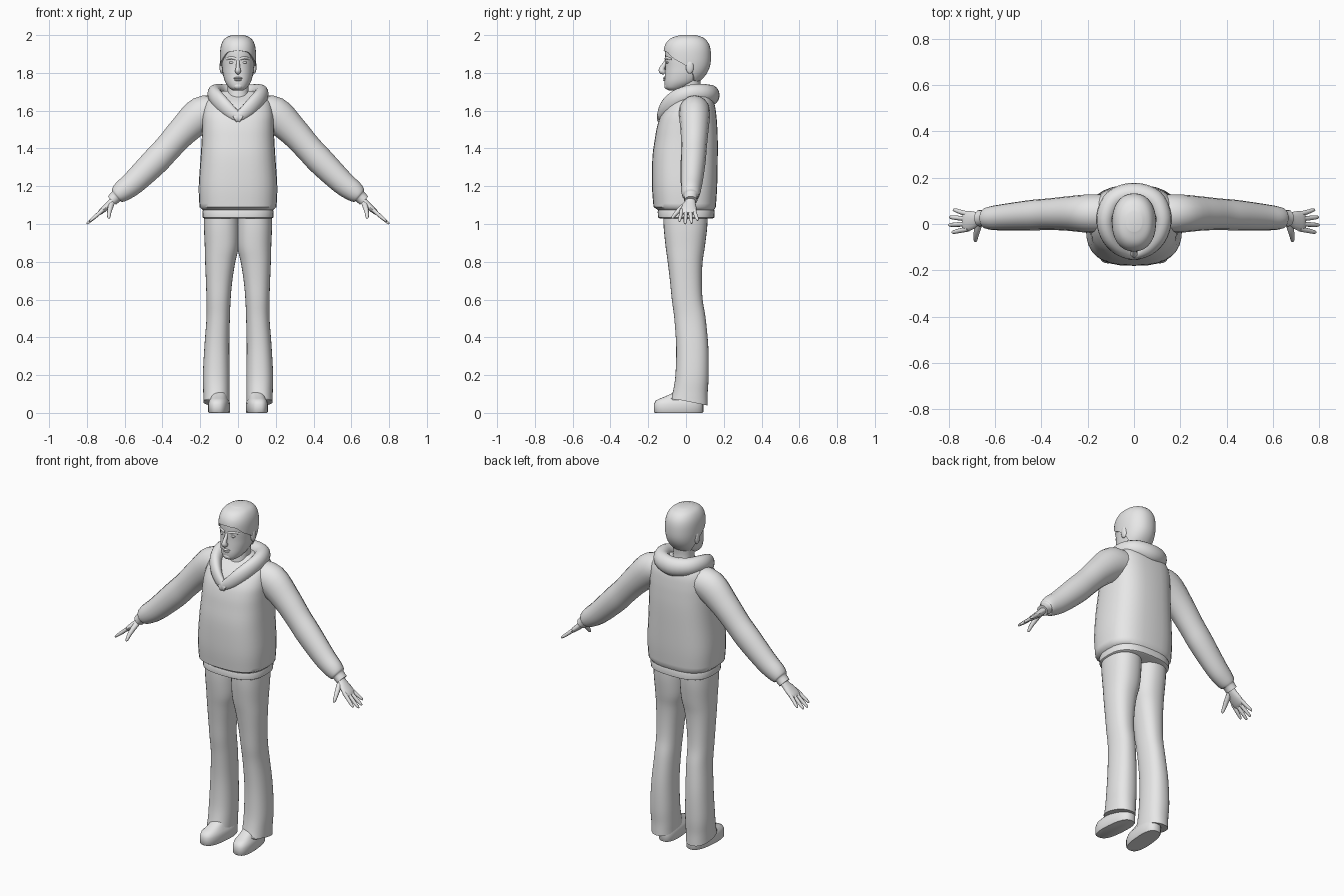
import bpy, bmesh, math
from mathutils import Vector

GREY = bpy.data.materials.new("plain_grey")
GREY.diffuse_color = (0.8, 0.8, 0.8, 1)


def smooth(rows, k=4):
    """Catmull-Rom interpolation through rows of numbers."""
    out = []
    for i in range(len(rows) - 1):
        p0, p1, p2, p3 = rows[max(i - 1, 0)], rows[i], rows[i + 1], rows[min(i + 2, len(rows) - 1)]
        for j in range(k):
            t = j / k
            out.append(tuple(b + 0.5 * t * (c - a + t * (2*a - 5*b + 4*c - d + t * (3*(b - c) + d - a)))
                             for a, b, c, d in zip(p0, p1, p2, p3)))
    return out + [tuple(rows[-1])]


def skin(name, rings, mirror=False, angle=50):
    """Join equal-length rings into a capped, smooth-shaded surface."""
    bm = bmesh.new()
    vs = [[bm.verts.new(p) for p in r] for r in rings]
    n = len(vs[0])
    for a, b in zip(vs, vs[1:]):
        for i in range(n):
            bm.faces.new((a[i], a[(i + 1) % n], b[(i + 1) % n], b[i]))
    bm.faces.new(vs[0][::-1])
    bm.faces.new(vs[-1])
    bmesh.ops.recalc_face_normals(bm, faces=bm.faces)
    for f in bm.faces:
        f.smooth = True
    me = bpy.data.meshes.new(name)
    bm.to_mesh(me)
    bm.free()
    me.set_sharp_from_angle(angle=math.radians(angle))
    me.materials.append(GREY)
    ob = bpy.data.objects.new(name, me)
    bpy.context.collection.objects.link(ob)
    if mirror:
        ob.modifiers.new("mirror", 'MIRROR')
    return ob


def power(v, n):
    return math.copysign(abs(v) ** (2 / n), v)


def oval(z, y0, y1, rx, cx=0, n=2.2, count=32):
    """Horizontal rounded ring; the first point faces the front."""
    cy, ry = (y0 + y1) / 2, (y1 - y0) / 2
    return [Vector((cx + rx * power(math.sin(a), n), cy - ry * power(math.cos(a), n), z))
            for a in (2 * math.pi * i / count for i in range(count))]


def tube(name, rows, ref=(0, 1, 0), mirror=True, k=4, count=16):
    """Sweep along (x, y, z, radius along ref, radius across)."""
    rows = smooth(rows, k)
    pts = [Vector(r[:3]) for r in rows]
    rings = []
    for i, (p, r) in enumerate(zip(pts, rows)):
        t = (pts[min(i + 1, len(pts) - 1)] - pts[max(i - 1, 0)]).normalized()
        s = Vector(ref)
        s = (s - t * s.dot(t)).normalized()
        u = t.cross(s)
        rings.append([p + s * r[3] * math.cos(a) + u * r[4] * math.sin(a)
                      for a in (2 * math.pi * j / count for j in range(count))])
    return skin(name, rings, mirror)


def blob(name, c, r, mirror=False):
    """Ellipsoid from stacked ovals."""
    rings = []
    for i in range(1, 12):
        a = math.pi * i / 12
        s = math.sin(a)
        rings.append(oval(c[2] - r[2] * math.cos(a), c[1] - r[1] * s, c[1] + r[1] * s, r[0] * s, c[0], 2, 16))
    return skin(name, rings, mirror)


# Sweatshirt body and waistband: z, front y, back y, half width
body = [(1.09, -.172, .158, .204), (1.2, -.18, .165, .208), (1.35, -.178, .168, .198),
        (1.45, -.165, .168, .192), (1.52, -.152, .165, .19), (1.58, -.13, .16, .188),
        (1.64, -.085, .15, .175), (1.68, -.03, .13, .145), (1.705, 0, .10, .08)]
rings = [oval(1.068, -.14, .145, .18, n=2.7)] + [oval(*r, n=2.7) for r in smooth(body)]
skin("sweatshirt_body", rings)
band = [(1.03, -.14, .142, .18), (1.035, -.148, .15, .187), (1.065, -.15, .152, .189), (1.078, -.145, .148, .184)]
skin("waistband", [oval(*r, n=2.7) for r in band])

# Sleeves with gathered cuffs
tube("sleeve", [(.10, .045, 1.60, .08, .075), (.19, .045, 1.582, .083, .094), (.29, .045, 1.493, .074, .08),
                (.37, .042, 1.405, .068, .073), (.44, .038, 1.33, .066, .073), (.55, .03, 1.222, .058, .064),
                (.61, .026, 1.175, .052, .056), (.638, .025, 1.152, .045, .045), (.645, .025, 1.146, .036, .034),
                (.668, .025, 1.124, .035, .031)])

# Hood rolled around the neck, open in a V at the front
half = [(-.02, -.14, 1.555, .022, .015), (.03, -.128, 1.585, .034, .022), (.075, -.098, 1.625, .044, .03),
        (.112, -.045, 1.665, .048, .035), (.122, .03, 1.69, .048, .04), (.085, .105, 1.69, .05, .045)]
hood = half + [(0, .132, 1.682, .054, .046)] + [(-r[0],) + r[1:] for r in reversed(half)]
tube("hood", hood, ref=(0, 0, 1), mirror=False)

# Undershirt collar and neck
skin("undershirt", [oval(*r) for r in [(1.55, -.115, .09, .09), (1.61, -.085, .09, .088),
                                       (1.645, -.06, .09, .075), (1.652, -.05, .085, .062)]])
skin("neck", [oval(*r) for r in smooth([(1.58, -.06, .09, .065), (1.66, -.042, .085, .058),
                                        (1.72, -.035, .075, .056), (1.78, -.03, .08, .06)])])

# Head: z, front y, back y, half width
head = smooth([(1.706, -.088, -.03, .025), (1.72, -.108, .0, .046), (1.75, -.114, .06, .067),
               (1.79, -.112, .098, .079), (1.83, -.11, .118, .084), (1.87, -.11, .124, .087),
               (1.92, -.11, .122, .086), (1.955, -.098, .11, .077), (1.98, -.07, .085, .058),
               (1.993, -.025, .045, .025)])
skin("head", [oval(*r) for r in head])


def lookup(table, v):
    """Linear interpolation in a sorted table."""
    v = min(max(v, table[0][0]), table[-1][0])
    for a, b in zip(table, table[1:]):
        if v <= b[0]:
            t = (v - a[0]) / (b[0] - a[0])
            return [p + (q - p) * t for p, q in zip(a, b)]


# Short hair: a cap whose lower edge follows the hairline
hairline = [(0, 1.918), (.6, 1.91), (1.0, 1.875), (1.4, 1.85), (1.75, 1.815), (2.2, 1.76), (math.pi, 1.748)]
N = 48
rings = []
for j in range(19):
    t = min(j / 17, 1)
    grow = .008 if j < 18 else -.006
    ring = []
    for i in range(N):
        a = 2 * math.pi * i / N
        low = lookup(hairline, min(a, 2 * math.pi - a))[1]
        z, y0, y1, rx = lookup(head, 1.993 - (1.993 - low) * t ** 1.6)
        p = oval(z, y0 - grow, y1 + grow, rx + grow, count=N)[i]
        p.z += .007 * (1 - t)
        ring.append(p)
    rings.append(ring)
skin("hair", rings)

# Face details
tube("nose", [(0, -.100, 1.872, .008, .008), (0, -.112, 1.85, .010, .009), (0, -.126, 1.825, .014, .012),
              (0, -.128, 1.81, .016, .016), (0, -.112, 1.803, .012, .012)], mirror=False)
tube("brow", [(.012, -.106, 1.874, .008, .008), (.035, -.1, 1.88, .008, .008), (.062, -.075, 1.872, .006, .007)])
blob("eye", (.034, -.096, 1.855), (.015, .011, .007), True)
blob("upper_lip", (0, -.110, 1.772), (.024, .012, .006))
blob("lower_lip", (0, -.109, 1.762), (.02, .012, .006))
blob("chin", (0, -.098, 1.73), (.026, .017, .018))
blob("ear", (.087, .02, 1.832), (.011, .021, .036), True)

# Hands: palm, four fingers, thumb
tube("palm", [(.645, .025, 1.146, .024, .02), (.672, .022, 1.115, .029, .018), (.70, .016, 1.088, .04, .017),
              (.725, .012, 1.066, .043, .014), (.737, .012, 1.055, .036, .009)])
for name, y0, y1, x1 in [("little", .043, .06, .78), ("ring", .022, .029, .797),
                         ("middle", 0, -.004, .8), ("index", -.022, -.035, .786)]:
    z1 = 1.0 + (.8 - x1) * .9
    ym, xm, zm = (y0 + y1) / 2, (.715 + x1) / 2, (1.075 + z1) / 2
    tube(name + "_finger", [(.715, y0, 1.075, .011, .011), (xm, ym, zm, .010, .010),
                            (x1 - .008, y1, z1 + .008, .008, .007), (x1, y1, z1, .003, .003)], k=3, count=10)
tube("thumb", [(.668, .008, 1.112, .016, .014), (.676, -.025, 1.085, .014, .014), (.682, -.052, 1.058, .011, .011),
               (.684, -.07, 1.036, .008, .008), (.684, -.076, 1.03, .003, .003)], ref=(1, 0, 0), k=3, count=10)

# Trouser legs: z, front y, back y, half width, centre x
leg = [(1.06, -.12, .115, .092, .087), (.98, -.118, .112, .094, .086), (.88, -.108, .1, .09, .086),
       (.8, -.097, .088, .08, .094), (.7, -.085, .084, .07, .1), (.6, -.075, .088, .064, .103),
       (.5, -.062, .104, .062, .105), (.35, -.052, .118, .066, .112), (.2, -.056, .12, .071, .115),
       (.11, -.07, .115, .07, .114), (.06, -.085, .115, .069, .114)]
rings = [oval(*r, n=2.3) for r in smooth(leg)]
for p in rings[-1]:
    p.z -= .2 * (p.y - .01)      # hem slopes down to the heel
skin("trouser_leg", rings, mirror=True)

# Shoes, toes turned slightly outward
shoe = [(0, -.165, .088, .052), (.006, -.17, .092, .056), (.045, -.17, .092, .056), (.065, -.16, .09, .052),
        (.077, -.135, .088, .044), (.1, -.08, .085, .04), (.13, -.04, .08, .036)]
rings = [oval(*r, cx=.1, n=2.6) for r in shoe]
for r in rings:
    for p in r:
        p.x -= .08 * (p.y + .04)
skin("shoe", rings, mirror=True)
